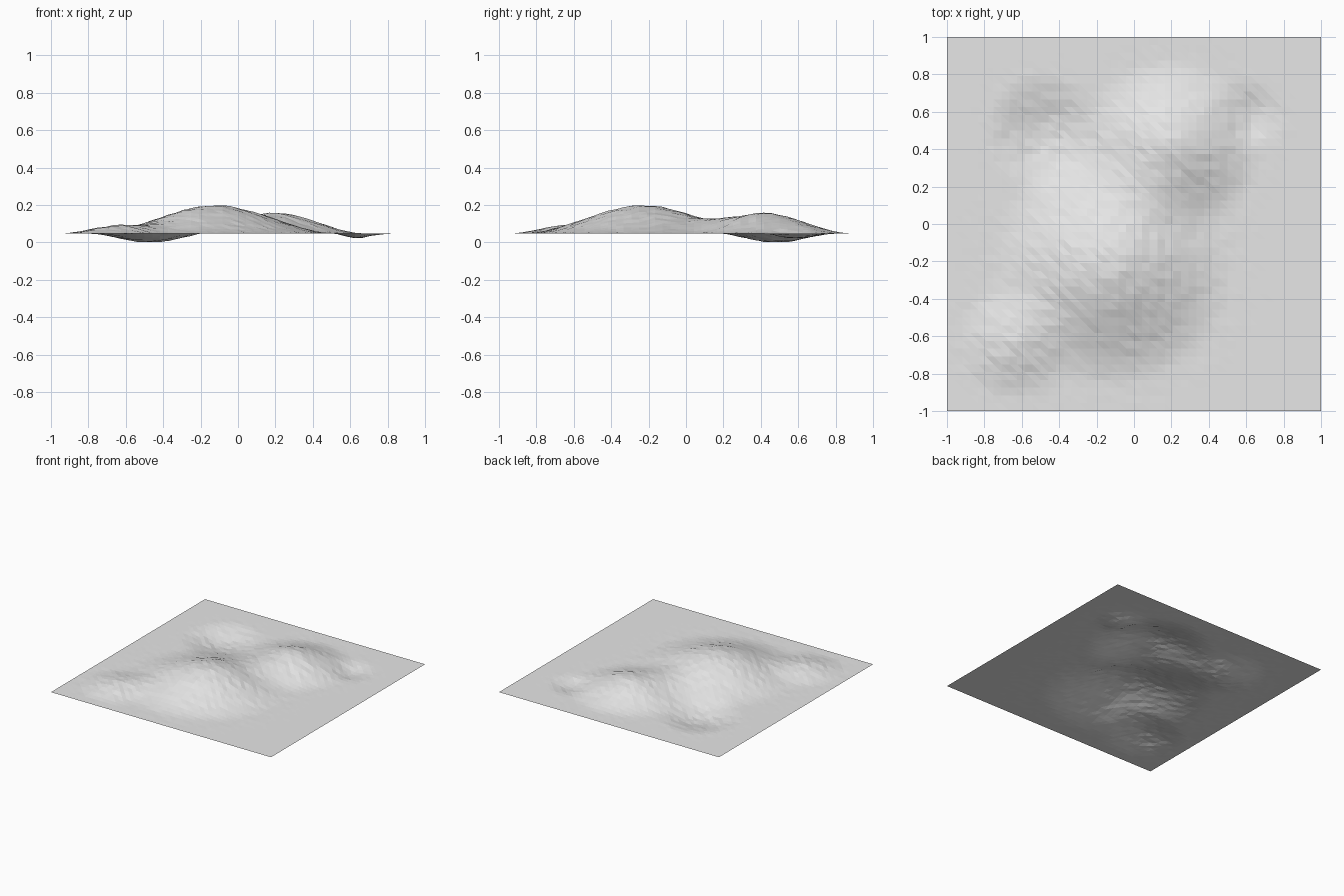
import bpy
import bmesh
import random
from mathutils import Vector

random.seed(7)

default_cube = bpy.data.objects.get("Cube")
if default_cube:
    bpy.data.objects.remove(default_cube, do_unlink=True)

CELLS = 48
BASE = 0.047

# Landforms: centre x, centre y, height (negative for a hollow), radius
LANDFORMS = [
    (-0.12, -0.23, 0.150, 0.65),   # main hill
    (0.20, 0.41, 0.110, 0.48),     # second hill
    (-0.63, -0.63, 0.045, 0.32),   # small corner hill
    (-0.47, 0.48, -0.048, 0.33),   # hollow
    (0.62, 0.58, -0.024, 0.20),    # small hollow
]


def falloff(distance, radius):
    t = max(0.0, 1.0 - distance / radius)
    return t * t * (3 - 2 * t)


def terrain_height(x, y):
    point = Vector((x, y))
    height = 0.0
    roughness = 0.0
    for cx, cy, h, radius in LANDFORMS:
        distance = (point - Vector((cx, cy))).length
        height += h * falloff(distance, radius)
        roughness = max(roughness, falloff(distance, radius * 1.5))
    # Faceted roughness fades out towards the flat border
    height += random.uniform(-1, 1) * 0.0035 * roughness
    return max(0.0, BASE + height)


# Flat grey surface
grey = bpy.data.materials.new("light grey")
grey.use_nodes = True
colour = (0.8, 0.8, 0.8, 1.0)
grey.diffuse_color = colour
grey.node_tree.nodes["Principled BSDF"].inputs["Base Color"].default_value = colour

# Open terrain sheet with hills and hollows
bm = bmesh.new()
bmesh.ops.create_grid(bm, x_segments=CELLS, y_segments=CELLS, size=1.0)
for vert in bm.verts:
    vert.co.z = terrain_height(vert.co.x, vert.co.y)
bmesh.ops.triangulate(bm, faces=bm.faces[:], quad_method='ALTERNATE')
bmesh.ops.recalc_face_normals(bm, faces=bm.faces[:])
if sum(face.normal.z for face in bm.faces) < 0:
    bmesh.ops.reverse_faces(bm, faces=bm.faces[:])

mesh = bpy.data.meshes.new("terrain")
bm.to_mesh(mesh)
bm.free()
mesh.materials.append(grey)
terrain = bpy.data.objects.new("terrain", mesh)
bpy.context.collection.objects.link(terrain)
